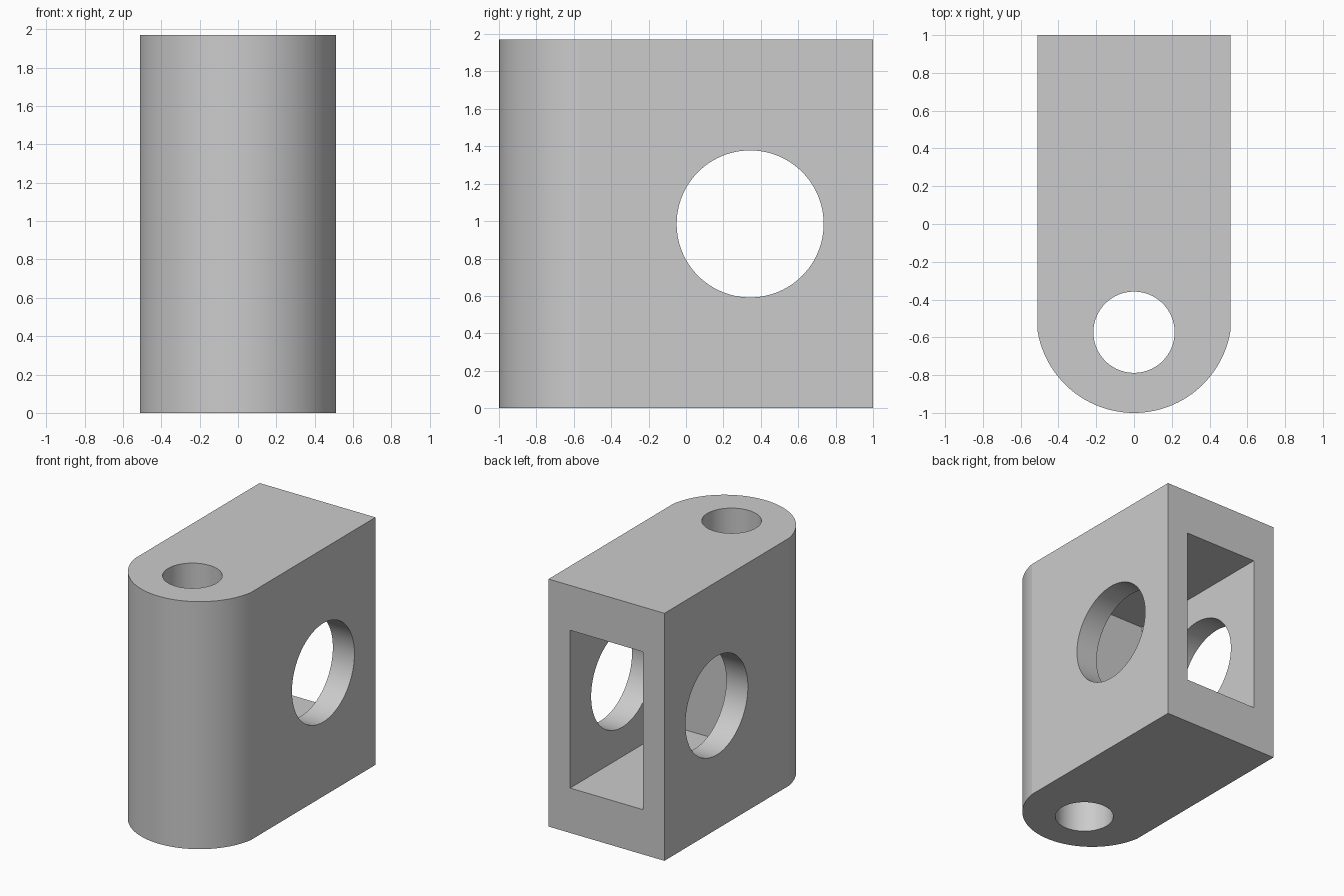
import bpy, bmesh, math
from mathutils import Matrix

cube = bpy.data.objects.get("Cube")
if cube:
    bpy.data.objects.remove(cube, do_unlink=True)

HALF_W, HEIGHT = 0.51, 1.97
MID_Z = HEIGHT / 2

grey = bpy.data.materials.new("plain grey")
grey.use_nodes = True
grey.diffuse_color = (0.6, 0.6, 0.6, 1)
grey.node_tree.nodes["Principled BSDF"].inputs["Base Color"].default_value = (0.6, 0.6, 0.6, 1)


def make_object(name, bm):
    bmesh.ops.recalc_face_normals(bm, faces=bm.faces)
    mesh = bpy.data.meshes.new(name)
    bm.to_mesh(mesh)
    bm.free()
    mesh.materials.append(grey)
    obj = bpy.data.objects.new(name, mesh)
    bpy.context.collection.objects.link(obj)
    return obj


def cylinder(name, radius, depth, matrix):
    bm = bmesh.new()
    bmesh.ops.create_cone(bm, cap_ends=True, segments=96, radius1=radius,
                          radius2=radius, depth=depth, matrix=matrix)
    return make_object(name, bm)


def box(name, lo, hi):
    bm = bmesh.new()
    bmesh.ops.create_cube(bm, size=1)
    for v in bm.verts:
        v.co = [(a + b) / 2 + c * (b - a) for a, b, c in zip(lo, hi, v.co)]
    return make_object(name, bm)


# Block with a rounded front, extruded from its plan outline
FLAT_Y = -0.57
rise = FLAT_Y + 1
radius = (HALF_W ** 2 + rise ** 2) / (2 * rise)
sweep = math.asin(HALF_W / radius)
outline = [(HALF_W, 1), (-HALF_W, 1)]
for i in range(49):
    a = sweep * (i / 24 - 1)
    outline.append((radius * math.sin(a), radius - 1 - radius * math.cos(a)))
bm = bmesh.new()
base = bm.faces.new([bm.verts.new((x, y, 0)) for x, y in outline])
top = bmesh.ops.extrude_face_region(bm, geom=[base])["geom"]
bmesh.ops.translate(bm, vec=(0, 0, HEIGHT),
                    verts=[g for g in top if isinstance(g, bmesh.types.BMVert)])
block = make_object("hinge_block", bm)

# Cutters: upright pin hole, cross hole and rear pocket
cutters = [
    cylinder("pin_hole_cutter", 0.215, 3, Matrix.Translation((0, -0.573, MID_Z))),
    cylinder("cross_hole_cutter", 0.393, 2,
             Matrix.Translation((0, 0.343, MID_Z)) @ Matrix.Rotation(math.pi / 2, 4, "Y")),
    box("pocket_cutter", (-0.32, -0.29, 0.357), (0.32, 1.2, HEIGHT - 0.357)),
]
bpy.context.view_layer.objects.active = block
block.select_set(True)
for cutter in cutters:
    mod = block.modifiers.new(cutter.name, "BOOLEAN")
    mod.operation = "DIFFERENCE"
    mod.solver = "EXACT"
    mod.object = cutter
    bpy.ops.object.modifier_apply(modifier=mod.name)
    bpy.data.objects.remove(cutter, do_unlink=True)

# Smooth curves, crisp edges
bpy.ops.object.select_all(action="DESELECT")
block.select_set(True)
bpy.ops.object.shade_smooth_by_angle(angle=math.radians(8))
